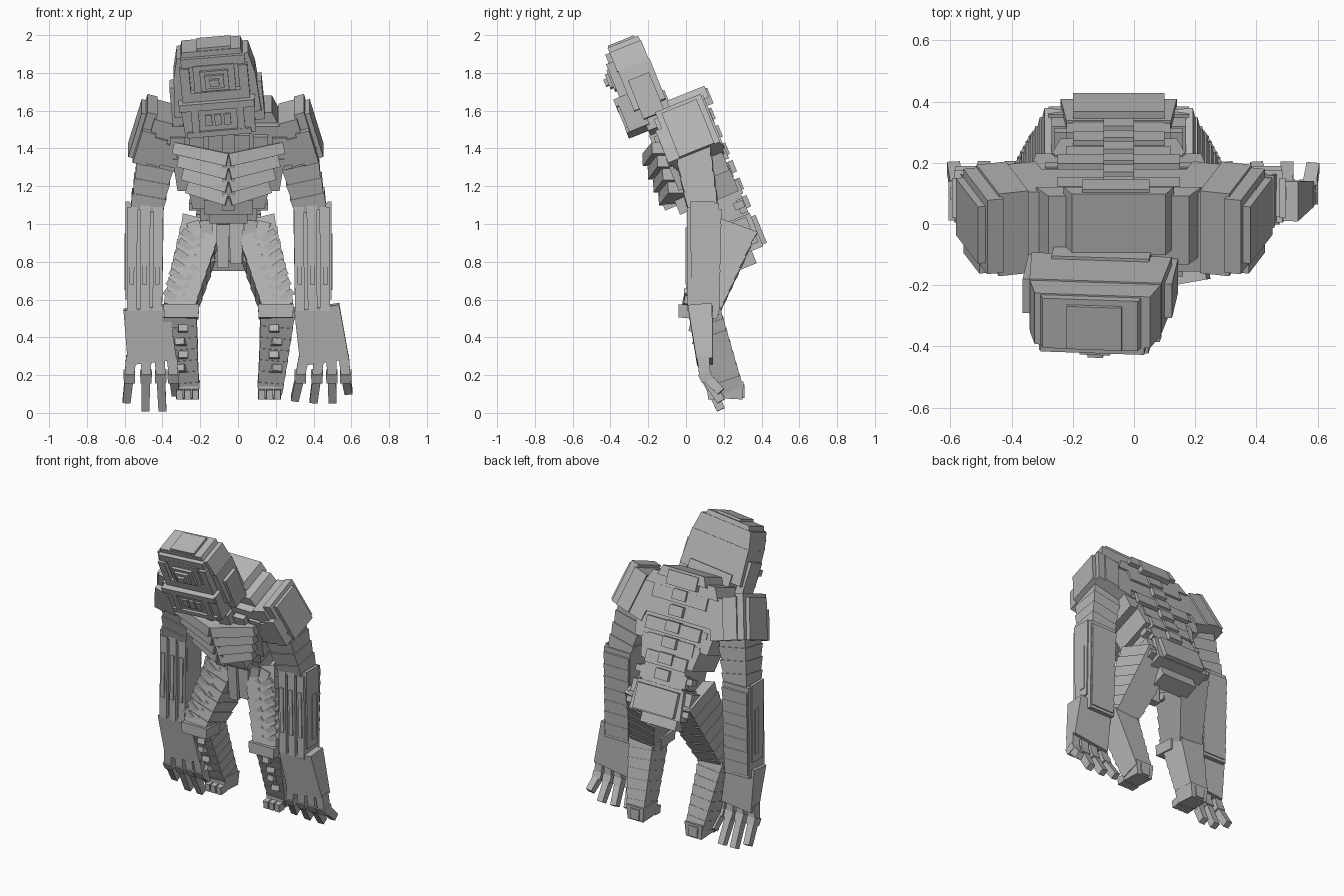
import bpy, bmesh, math
from mathutils import Vector

grey = bpy.data.materials.new("stone_grey")
grey.diffuse_color = (0.47, 0.47, 0.47, 1)

CX = -0.05                                   # body centre line
BASE = Vector((0, 0.33, 0.85))               # pelvis point on the leaning spine
U = Vector((0, -0.375, 0.927))               # up the spine
V = Vector((0, 0.927, 0.375))                # out of the back


def S(x, t, o):
    return Vector((CX + x, 0, 0)) + BASE + U * t + V * o


def hexa(bm, bottom, top):
    vs = [bm.verts.new(p) for p in bottom + top]
    for f in ((3, 2, 1, 0), (4, 5, 6, 7), (0, 1, 5, 4), (1, 2, 6, 5), (2, 3, 7, 6), (3, 0, 4, 7)):
        bm.faces.new([vs[i] for i in f])


def sbox(bm, x0, x1, t0, t1, o0, o1, taper=1.0, f=S):
    """Box in the leaning spine frame; taper scales the width at the top."""
    m = (x0 + x1) / 2
    ring = lambda t, k: [f(m + (x - m) * k, t, o) for x, o in ((x0, o0), (x1, o0), (x1, o1), (x0, o1))]
    hexa(bm, ring(t0, 1), ring(t1, taper))


def beam(bm, p0, p1, s0, s1):
    """Tapered box between two points; sizes are (width, depth)."""
    p0, p1 = Vector(p0), Vector(p1)
    a = (p1 - p0).normalized()
    ref = Vector((1, 0, 0)) if abs(a.x) < 0.8 else Vector((0, 0, 1))
    w = (ref - a * ref.dot(a)).normalized()
    d = a.cross(w)
    ring = lambda p, s: [p + w * s[0] * i / 2 + d * s[1] * j / 2 for i, j in ((-1, -1), (1, -1), (1, 1), (-1, 1))]
    hexa(bm, ring(p0, s0), ring(p1, s1))


def slabs(bm, p0, p1, s0, s1, n, flare=1.08):
    """Row of overlapping tapered slabs along a limb."""
    p0, p1, s0, s1 = (Vector(v) for v in (p0, p1, s0, s1))
    for i in range(n):
        a, b = i / n, (i + 1) / n
        beam(bm, p0.lerp(p1, a), p0.lerp(p1, b), s0.lerp(s1, a) * flare, s0.lerp(s1, b))


def part(name, build, *args):
    bm = bmesh.new()
    build(bm, *args)
    bmesh.ops.recalc_face_normals(bm, faces=bm.faces)
    me = bpy.data.meshes.new(name)
    bm.to_mesh(me)
    bm.free()
    me.materials.append(grey)
    bpy.context.collection.objects.link(bpy.data.objects.new(name, me))


def H(x, t, o):
    """Head frame: spine frame rolled sideways a little."""
    c, s = math.cos(0.09), math.sin(0.09)
    t -= 0.95
    return S(-0.06 + c * x - s * t, 0.95 + s * x + c * t, o)


def head(bm):
    b = lambda *a, k=1.0: sbox(bm, *a, taper=k, f=H)
    b(-.23, .23, .90, 1.13, -.28, -.10, k=.94)          # lower skull
    b(-.215, .215, 1.13, 1.24, -.285, -.105, k=.88)     # upper skull
    b(-.175, .165, 1.22, 1.27, -.285, -.11, k=.92)      # crown
    b(-.08, .10, 1.25, 1.285, -.28, -.13)
    b(-.17, .17, 1.19, 1.24, -.31, -.25)                # brow
    for s in (-1, 1):                                   # cheek plates
        b(*sorted((s * .19, s * .245)), .84, 1.06, -.25, -.13)
        b(*sorted((s * .13, s * .18)), 1.02, 1.19, -.325, -.26)
    b(-.18, .18, 1.00, 1.05, -.325, -.26)
    for i, w in enumerate((.11, .075, .05, .025)):      # stepped eye
        b(-w, w, 1.115 - w * .75, 1.115 + w * .75, -.30, -.318 - .017 * i)


def jaw(bm):
    b = lambda *a, k=1.0: sbox(bm, *a, taper=k, f=H)
    b(-.18, .19, .81, 1.0, -.345, -.23, k=1.08)
    b(-.20, .20, .96, 1.0, -.36, -.24)                  # upper lip
    b(-.17, .17, .81, .84, -.36, -.25)                  # lower lip
    for s in (-1, 1):
        b(*sorted((s * .10, s * .14)), .84, .96, -.358, -.30)
    for x in (-.05, 0, .05):                            # teeth
        b(x - .018, x + .018, .87, .93, -.357, -.30)
    b(-.16, .16, .78, .95, -.25, -.09)                  # neck


def torso(bm):
    b = lambda *a, k=1.0: sbox(bm, *a, taper=k)
    b(-.33, .31, .60, .80, -.20, .08)                   # upper chest
    b(-.27, .27, .78, .86, -.15, .09, k=.85)
    b(-.18, .18, .84, .905, -.10, .115, k=.85)          # hump
    b(-.12, .10, .80, .89, .05, .125)
    b(-.27, .27, .44, .62, -.22, .07, k=1.1)
    b(-.19, .19, .32, .45, -.18, .075, k=1.15)
    b(-.15, .15, .16, .34, -.16, .08)                   # waist
    for i in range(6):                                  # stepped back plates
        t, w = .20 + .10 * i, (.17, .15, .17, .20, .23, .20)[i]
        b(-w, w, t, t + .08, .04, .08 + .012 * (i % 2))
        b(-.05, .05, t + .02, t + .085, .07, .105)      # vertebrae
        for s in (-1, 1):
            b(*sorted((s * w * .6, s * (w + .04))), t + .03, t + .07, .02, .075)


def ribs(bm):
    for s in (-1, 1):
        for i in range(4):                              # chevron slats
            t, w = .42 + .075 * i, .21 + .025 * i
            beam(bm, S(0, t, -.29), S(s * w, t + .04, -.22), (.068, .10), (.062, .10))
        for x in (.07, .17, .27):                       # pectoral plates
            sbox(bm, s * x - .04, s * x + .04, .67, .78 - x * .15, -.27 + x * .2, -.15)
    for i in range(4):                                  # breast bone
        sbox(bm, -.035, .035, .37 + .08 * i, .43 + .08 * i, -.325, -.25)
    sbox(bm, -.13, .13, .32, .40, -.26, -.12)
    sbox(bm, -.10, .10, .25, .33, -.21, -.12)


def pelvis(bm):
    b = lambda *a, k=1.0: sbox(bm, *a, taper=k)
    b(-.19, .19, .0, .19, -.13, .085, k=.9)
    b(-.15, .15, .01, .17, .06, .11)
    b(-.13, .13, -.07, .02, -.09, .02)
    b(-.22, .22, .10, .18, -.12, .06)
    for s in (-1, 1):
        b(*sorted((s * .15, s * .23)), .03, .10, -.05, .07)
        beam(bm, (CX + s * .12, .10, 1.02), (CX + s * .10, .11, .80), (.07, .05), (.05, .04))
        beam(bm, (CX + s * .19, .11, 1.01), (CX + s * .15, .09, .86), (.07, .04), (.05, .04))
    beam(bm, (CX - .03, .07, 1.0), (CX - .03, .09, .77), (.07, .05), (.06, .05))    # front flaps
    beam(bm, (CX + .04, .09, 1.02), (CX + .04, .10, .79), (.08, .05), (.06, .05))


def shoulder(bm, s):
    c, n = math.cos(.28), math.sin(.28)
    px = .39 if s < 0 else .36
    # frame rolled so the shoulder top leans towards the neck
    f = lambda a, b, o: S(s * (px + c * a - n * b), .70 + n * a + c * b, o)
    b = lambda *a, k=1.0: sbox(bm, *a, taper=k, f=f)
    b(-.16, -.04, -.13, .11, -.19, .08)
    b(-.06, .04, -.13, .135, -.20, .09)
    b(.03, .085, -.13, .155, -.18, .08)
    b(.08, .11, -.13, .13, -.15, .05)
    b(-.20, -.12, -.02, .125, -.13, .08)
    for i, x in enumerate((-.13, -.06, .01)):           # front stepped plates
        b(x, x + .075, -.10 - .015 * i, .02 + .02 * i, -.215, -.15)


def arm(bm, s):
    X = lambda x: CX + s * x
    top = .36 if s < 0 else .345
    slabs(bm, (X(top), .02, 1.48), (X(.435), .09, 1.08), (.20, .19), (.165, .155), 5)
    beam(bm, (X(.44), .10, 1.11), (X(.445), .098, .50), (.195, .15), (.185, .14))
    slabs(bm, (X(.44), .137, 1.08), (X(.445), .13, .52), (.18, .10), (.17, .09), 7, 1.04)
    for i, x in enumerate((-.068, 0, .068)):            # forearm strips
        beam(bm, (X(.44 + x), .022, 1.09 + .02 * (i % 2)), (X(.445 + x), .022, .54), (.054, .035), (.05, .03))
        beam(bm, (X(.44 + x), .008, .98), (X(.445 + x), .008, .68), (.025, .02), (.025, .02))
    beam(bm, (X(.535), .10, .95), (X(.535), .10, .65), (.03, .04), (.03, .04))
    beam(bm, (X(.535), .085, 1.12), (X(.535), .085, .60), (.02, .13), (.02, .11))


def hand(bm, s):
    left = s < 0
    tops = (-.565, -.485, -.415, -.35) if left else (.35, .43, .495, .56)
    tips = (-.59, -.49, -.40, -.33) if left else (.30, .40, .50, .585)
    ends = (.05, .005, .005, .09) if left else (.06, .05, .05, .10)
    w = -.487 if left else .417
    m = sum(tops) / 4
    beam(bm, (w, .075, .56), (m, .10, .27), (.24, .13), (.26, .085))
    for a, b, z in zip(tops, tips, ends):
        k = (a + (b - a) * .4, .10, .20)
        beam(bm, (a, .09, .30), k, (.055, .065), (.05, .06))
        beam(bm, (k[0], .095, .215), (k[0], .115, .17), (.062, .07), (.058, .065))
        beam(bm, k, (b, .185, z + .012), (.045, .055), (.042, .045))


def leg(bm, s):
    X = lambda x: CX + s * x
    slabs(bm, (X(.135), .235, .98), (X(.265), .07, .53), (.21, .27), (.16, .19), 7, 1.06)
    for i in range(7):                                  # woven thigh plates
        f = i / 6
        for j in (-1, 1):
            x, y, z = .165 + .095 * f + j * .045, .10 - .085 * f, .92 - .32 * f + j * .015
            beam(bm, (X(x - .035), y, z - .02), (X(x + .035), y, z + .03), (.035, .05), (.035, .05))
    beam(bm, (X(.25), .035, .57), (X(.25), .03, .50), (.19, .15), (.18, .14))       # knee
    slabs(bm, (X(.26), .095, .54), (X(.22), .235, .12), (.175, .17), (.125, .135), 7, 1.05)
    for i in range(4):                                  # shin studs
        z = .45 - .07 * i
        beam(bm, (X(.24 + .02 * (i % 2)), .02 + .025 * i, z), (X(.245), .06 + .025 * i, z - .01), (.05, .035), (.05, .035))


def foot(bm, s):
    X = lambda x: CX + s * x
    beam(bm, (X(.217), .23, .17), (X(.217), .225, .075), (.13, .15), (.115, .15))
    beam(bm, (X(.217), .29, .15), (X(.217), .29, .08), (.07, .04), (.06, .04))      # heel
    for x in (-.042, 0, .042):                          # toes
        beam(bm, (X(.217 + x), .17, .10), (X(.217 + x), .115, .095), (.036, .055), (.034, .05))


for name, fn in (("head", head), ("jaw", jaw), ("torso", torso), ("ribs", ribs), ("pelvis", pelvis)):
    part(name, fn)
for side, s in (("left", -1), ("right", 1)):
    for name, fn in (("shoulder", shoulder), ("arm", arm), ("hand", hand), ("leg", leg), ("foot", foot)):
        part(side + "_" + name, fn, s)
